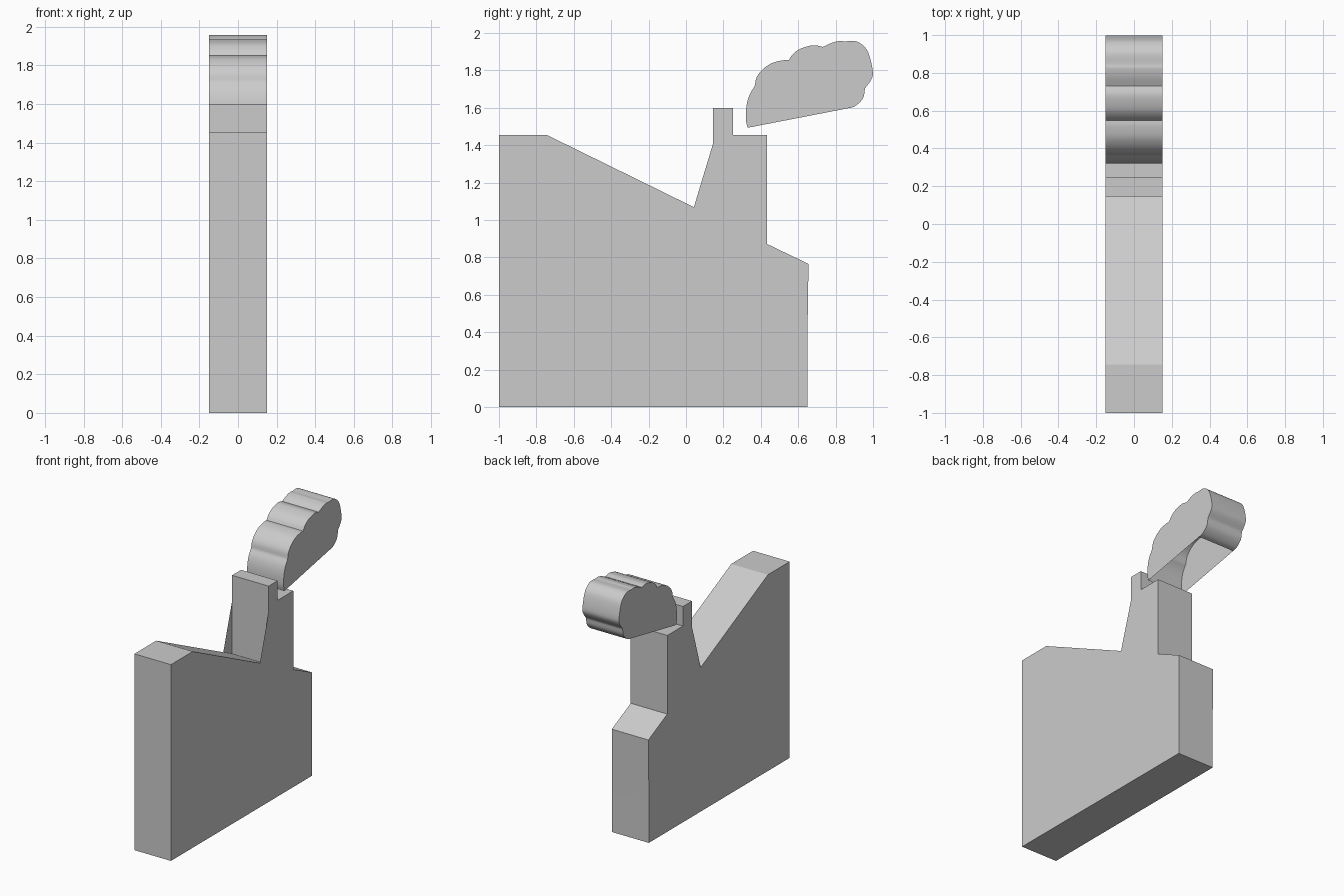
import bpy, bmesh, math
from mathutils import Vector

if "Cube" in bpy.data.objects:
    bpy.data.objects.remove(bpy.data.objects["Cube"])

HALF = 0.15  # half thickness along x


def finish(name, bm, angle):
    me = bpy.data.meshes.new(name)
    bm.to_mesh(me)
    bm.free()
    ob = bpy.data.objects.new(name, me)
    bpy.context.collection.objects.link(ob)
    bpy.ops.object.select_all(action='DESELECT')
    ob.select_set(True)
    bpy.context.view_layer.objects.active = ob
    bpy.ops.object.shade_smooth_by_angle(angle=math.radians(angle))
    return ob


def plate(name, profile, closed=True, angle=20):
    """Extrude a (y, z) profile across x; an open one has no face from last to first point."""
    bm = bmesh.new()
    left = [bm.verts.new((-HALF, y, z)) for y, z in profile]
    right = [bm.verts.new((HALF, y, z)) for y, z in profile]
    bm.faces.new(left[::-1])
    bm.faces.new(right)
    n = len(profile)
    for i in range(n if closed else n - 1):
        j = (i + 1) % n
        bm.faces.new((left[i], left[j], right[j], right[i]))
    return finish(name, bm, angle)


def lobe(points, steps=5):
    """Smooth curve through the points of one cloud puff."""
    p = [Vector(q) for q in points]
    p = [2 * p[0] - p[1]] + p + [2 * p[-1] - p[-2]]
    out = []
    for a, b, c, d in zip(p, p[1:], p[2:], p[3:]):
        for k in range(steps):
            t = k / steps
            out.append(0.5 * (2 * b + (c - a) * t + (2 * a - 5 * b + 4 * c - d) * t * t
                              + (3 * b - a - 3 * c + d) * t ** 3))
    return out


# Factory block: roof slope runs down to the vertical chimney front
plate("factory_body", [
    (-1, 0), (0.65, 0), (0.65, 0.43), (0.655, 0.765), (0.433, 0.872),
    (0.433, 1.455), (0.25, 1.455), (0.25, 1.6), (0.145, 1.6),
    (0.145, 1.018), (-0.745, 1.455), (-1, 1.455)])

# Thin triangular side panels in front of the chimney
bm = bmesh.new()
for x in (-HALF, HALF):
    tri = [(0.042, 1.068), (0.145, 1.018), (0.145, 1.41)]
    vs = [bm.verts.new((x, y, z)) for y, z in tri]
    bm.faces.new(vs if x > 0 else vs[::-1])
finish("chimney_side_panels", bm, 20)

# Smoke cloud: five puffs, open underneath
puffs = [
    [(0.848, 1.955), (0.91, 1.955), (0.955, 1.925), (0.98, 1.88), (0.998, 1.80),
     (0.993, 1.755), (0.957, 1.704)],
    [(0.823, 1.957), (0.78, 1.947), (0.731, 1.925)],
    [(0.731, 1.925), (0.68, 1.934), (0.61, 1.915), (0.57, 1.885), (0.549, 1.854)],
    [(0.549, 1.854), (0.515, 1.853), (0.458, 1.838), (0.41, 1.805), (0.378, 1.763),
     (0.367, 1.715)],
    [(0.367, 1.715), (0.34, 1.67), (0.324, 1.612), (0.32, 1.54), (0.329, 1.493)],
]
end_puff = [(0.957, 1.704), (0.95, 1.66), (0.93, 1.63), (0.897, 1.605), (0.865, 1.597)]
top = puffs[0][::-1] + puffs[1]
outline = lobe(end_puff[::-1])
for puff in [top] + puffs[2:]:
    outline += lobe(puff)
outline.append(Vector((0.329, 1.493)))
plate("smoke_cloud", outline, closed=False, angle=30)
